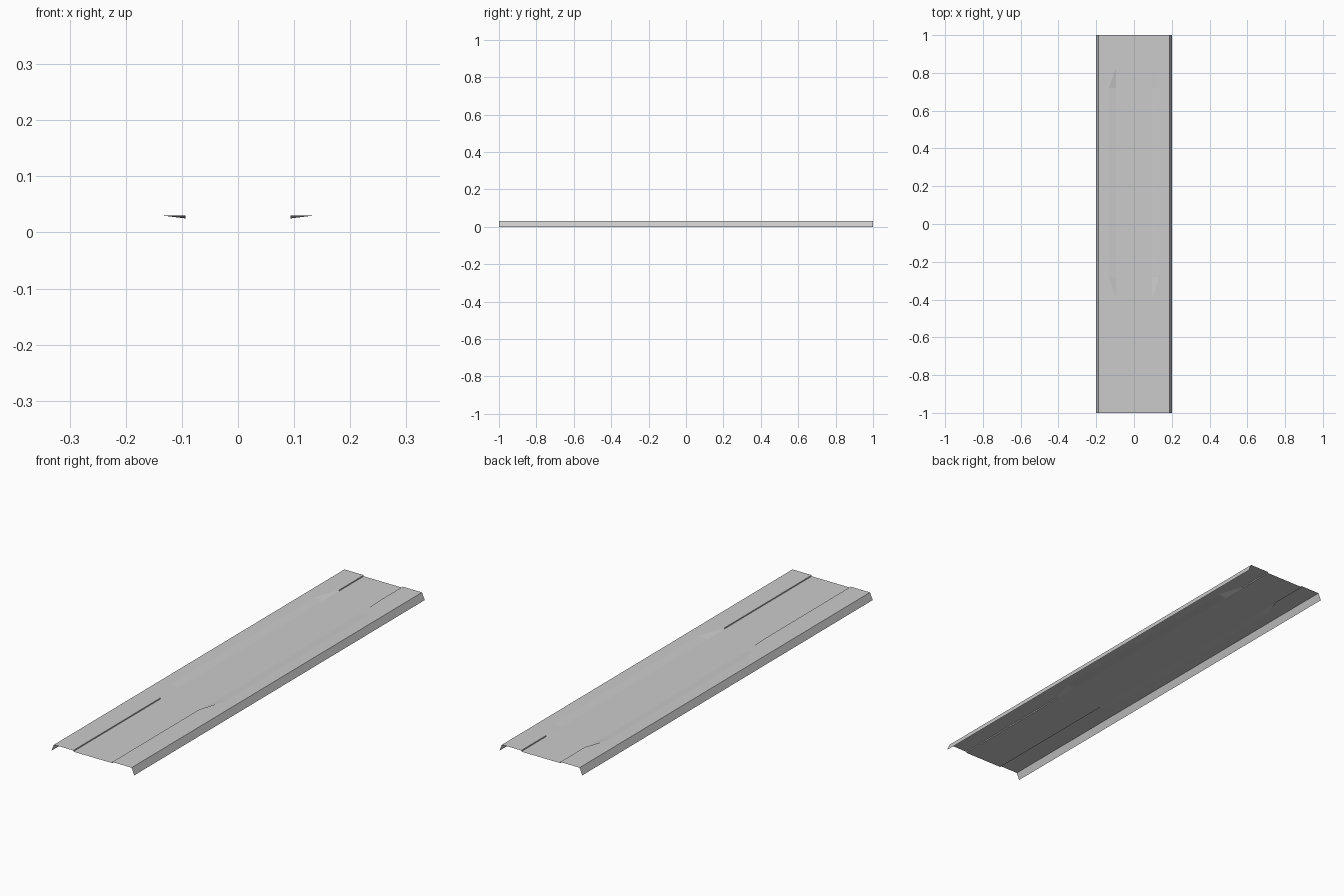
import bpy, bmesh

if "Cube" in bpy.data.objects:
    bpy.data.objects.remove(bpy.data.objects["Cube"])

TOP, PANEL = 0.03, 0.025      # heights of the side shelves and sunken centre
STEP, RAMP, LIP, EDGE = 0.094, 0.134, 0.187, 0.2

# stations along the length: (y, inner edge of the shelf)
# sharp step at both ends, gentle ramp along the middle
stations = [(-1, STEP), (-0.4, STEP), (-0.28, RAMP), (0.72, RAMP), (0.83, STEP), (1, STEP)]


def section(bm, y, shelf):
    """One cross-section of the sheet, from left lip to right lip."""
    half = [(EDGE, 0), (LIP, TOP), (RAMP + 0.001, TOP), (shelf, TOP), (STEP, PANEL)]
    pts = [(-x, z) for x, z in half] + [(x, z) for x, z in reversed(half)]
    return [bm.verts.new((x, y, z)) for x, z in pts]


# folded sheet lofted through the cross-sections
bm = bmesh.new()
rows = [section(bm, y, s) for y, s in stations]
for a, b in zip(rows, rows[1:]):
    for i in range(len(a) - 1):
        bm.faces.new((a[i], a[i + 1], b[i + 1], b[i]))
# flat triangles where step turns into ramp
bmesh.ops.triangulate(bm, faces=[f for f in bm.faces if len({round(v.co.x, 3) for v in f.verts}) > 2])

mesh = bpy.data.meshes.new("folded_sheet_panel")
bm.to_mesh(mesh)
bm.free()
obj = bpy.data.objects.new("folded_sheet_panel", mesh)
bpy.context.collection.objects.link(obj)
